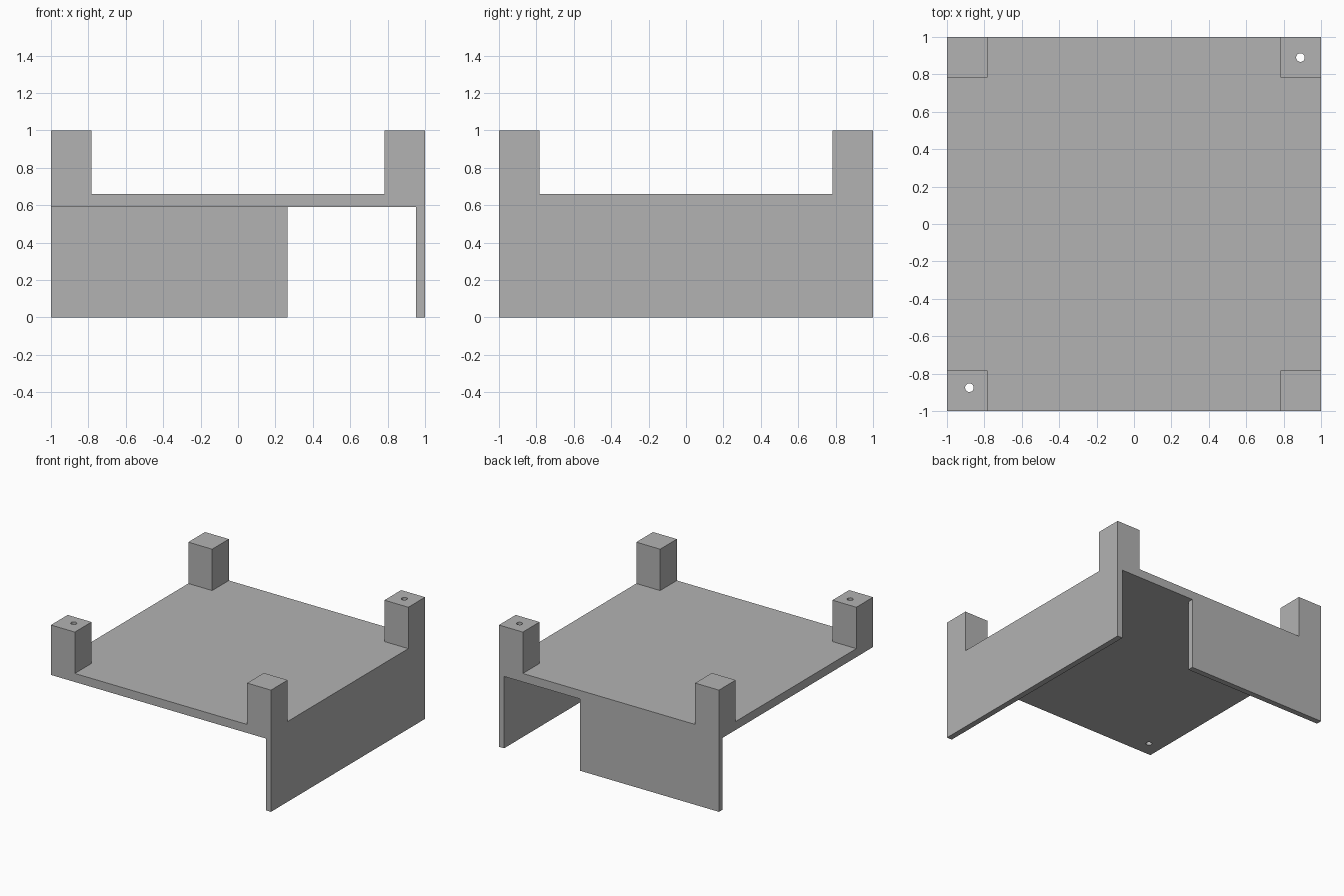
import bpy
import bmesh
from mathutils import Matrix, Vector

cube = bpy.data.objects.get("Cube")
if cube:
    bpy.data.objects.remove(cube, do_unlink=True)

# Single grey material
GREY = (0.45, 0.45, 0.45, 1)
grey = bpy.data.materials.new("plain_grey")
grey.use_nodes = True
grey.diffuse_color = GREY
grey.node_tree.nodes["Principled BSDF"].inputs["Base Color"].default_value = GREY

# Main dimensions
PLATE_BOTTOM, PLATE_TOP, POST_TOP = 0.59, 0.66, 1.0
POST, WALL, HOLE_RADIUS = 0.217, 0.047, 0.023


def add_object(name, bm):
    mesh = bpy.data.meshes.new(name)
    bm.to_mesh(mesh)
    bm.free()
    mesh.materials.append(grey)
    obj = bpy.data.objects.new(name, mesh)
    bpy.context.collection.objects.link(obj)
    return obj


def box(name, low, high):
    low, high = Vector(low), Vector(high)
    bm = bmesh.new()
    place = Matrix.Translation((low + high) / 2) @ Matrix.Diagonal((*(high - low), 1))
    bmesh.ops.create_cube(bm, size=1, matrix=place)
    return add_object(name, bm)


def drill(obj, x, y):
    """Cut a vertical round hole right through an object."""
    bm = bmesh.new()
    bmesh.ops.create_cone(bm, cap_ends=True, segments=32, radius1=HOLE_RADIUS,
                          radius2=HOLE_RADIUS, depth=3,
                          matrix=Matrix.Translation((x, y, PLATE_TOP)))
    cutter = add_object("hole_cutter", bm)
    cutter.hide_render = True
    cut = obj.modifiers.new("screw_hole", 'BOOLEAN')
    cut.operation = 'DIFFERENCE'
    cut.solver = 'EXACT'
    cut.object = cutter
    bpy.context.view_layer.objects.active = obj
    bpy.ops.object.modifier_apply(modifier=cut.name)
    bpy.data.objects.remove(cutter, do_unlink=True)


# Plate and the two walls hanging below it
plate = box("plate", (-1, -1, PLATE_BOTTOM), (1, 1, PLATE_TOP))
box("left_wall", (1 - WALL, -1, 0), (1, 1, PLATE_BOTTOM))
box("back_wall", (-1, 1 - WALL, 0), (0.265, 1, PLATE_BOTTOM))

# Corner posts, two of them drilled through together with the plate
holes = {(-1, -1): (-0.88, -0.875), (1, 1): (0.89, 0.89)}
for sx, side in ((-1, "right"), (1, "left")):
    for sy, end in ((-1, "front"), (1, "back")):
        xs = sorted((sx, sx * (1 - POST)))
        ys = sorted((sy, sy * (1 - POST)))
        post = box(f"{end}_{side}_post", (xs[0], ys[0], PLATE_TOP),
                   (xs[1], ys[1], POST_TOP))
        if (sx, sy) in holes:
            for part in (post, plate):
                drill(part, *holes[sx, sy])
